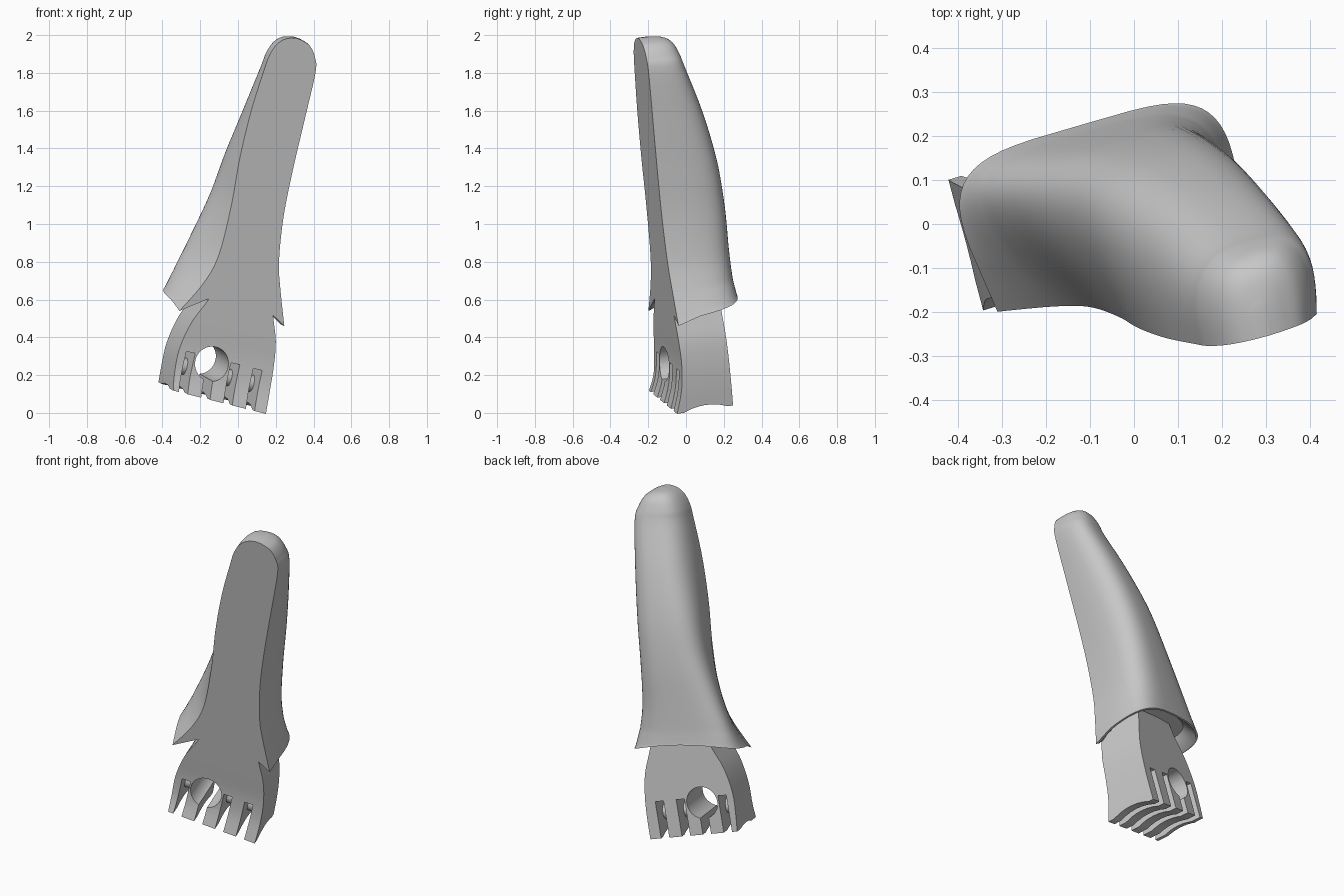
import bpy, bmesh, math
from mathutils import Vector, Matrix

cube = bpy.data.objects.get("Cube")
if cube:
    bpy.data.objects.remove(cube, do_unlink=True)

grey = bpy.data.materials.new("plain_grey")
grey.use_nodes = True
colour = (0.57, 0.57, 0.57, 1)
grey.diffuse_color = colour
grey.node_tree.nodes["Principled BSDF"].inputs["Base Color"].default_value = colour

# Tilted frame: the flat front lies in one plane, W points to the back
W = Vector((-0.266, 1, 0.151)).normalized()
V = Vector((0.245, -0.08, 0.97))
V = (V - W * V.dot(W)).normalized()
U = W.cross(V)
if U.x < 0:
    U = -U


def front(x, z, depth=0.0):
    """Point on the front plane at x, z, pushed back by depth."""
    return Vector((x, -0.035 + 0.266 * x - 0.151 * z, z)) + W * depth


def frame(p):
    m = Matrix((U, V, W)).transposed().to_4x4()
    m.translation = p
    return m


def finish(bm, name):
    bmesh.ops.recalc_face_normals(bm, faces=bm.faces)
    mesh = bpy.data.meshes.new(name)
    bm.to_mesh(mesh)
    bm.free()
    mesh.materials.append(grey)
    ob = bpy.data.objects.new(name, mesh)
    bpy.context.collection.objects.link(ob)
    return ob


def smooth(ob, angle):
    bpy.ops.object.select_all(action='DESELECT')
    ob.select_set(True)
    bpy.context.view_layer.objects.active = ob
    bpy.ops.object.shade_smooth_by_angle(angle=math.radians(angle))


def loft(rings, name):
    bm = bmesh.new()
    loops = [[bm.verts.new(p) for p in r] for r in rings]
    n = len(loops[0])
    for a, b in zip(loops, loops[1:]):
        for i in range(n):
            j = (i + 1) % n
            bm.faces.new((a[i], a[j], b[j], b[i]))
    bm.faces.new(loops[0])
    bm.faces.new(loops[-1])
    return finish(bm, name)


def catmull(keys, steps):
    out = []
    for i in range(len(keys) - 1):
        a, b, c, d = (keys[max(0, min(len(keys) - 1, i + k))] for k in (-1, 0, 1, 2))
        for s in range(steps):
            t = s / steps
            out.append([0.5 * (2 * q + (r - p) * t + (2 * p - 5 * q + 4 * r - w) * t * t
                               + (3 * q - p - 3 * r + w) * t ** 3)
                        for p, q, r, w in zip(a, b, c, d)])
    return out + [list(keys[-1])]


# Shell: left x, z, right x, z, depth, left bulge, right bulge, roundness
KEYS = [(-.31, .54, .245, .46, .375, .085, .05, .5),
        (-.18, .69, .225, .65, .37, .175, .075, .55),
        (-.1, .84, .217, .8, .37, .185, .09, .6),
        (-.035, 1.1, .24, 1.03, .37, .115, .1, .65),
        (.01, 1.35, .287, 1.27, .35, .06, .1, .7),
        (.07, 1.6, .35, 1.54, .295, .015, .085, .75),
        (.14, 1.82, .41, 1.8, .22, 0, .06, .75),
        (.165, 1.89, .408, 1.88, .2, 0, .045, .75),
        (.2, 1.945, .383, 1.94, .175, 0, .035, .75),
        (.24, 1.975, .343, 1.97, .135, 0, .025, .75),
        (.28, 1.985, .305, 1.985, .07, 0, .015, .75)]
ARC = 32
STEPS = 6


def shell_ring(key, rim):
    """One D-shaped section; rim runs from 1 at the bottom edge down to 0."""
    lx, lz, rx, rz, depth, bulge_l, bulge_r, e = key
    pts = []
    for i in range(ARC + 1):
        t = math.pi * i / ARC
        c = math.copysign(abs(math.cos(t)) ** e, math.cos(t))
        s = max(0, math.sin(t)) ** e
        f = (1 - c) / 2
        p = front(rx + (lx - rx) * f, rz + (lz - rz) * f, depth * s)
        p += U * s * (bulge_r * (1 - f) - bulge_l * f)
        pts.append(p + V * rim * (0.07 * s ** 0.5 + 0.16 * s * f * (1 - f)))
    # Notched front edge of the rim
    for f, lift in ((.29, .09), (.89, .05)):
        x, z = lx + (rx - lx) * f, lz + (rz - lz) * f
        pts.append(front(x, z + lift * rim))
    return pts


rings = [shell_ring(k, max(0, 1 - i / STEPS)) for i, k in enumerate(catmull(KEYS, STEPS))]
rim = rings[0]
centre = sum(rim, Vector()) / len(rim)
centre = front(centre.x, centre.z, 0.17)
lip = [p.lerp(centre, 0.05) for p in rim]
pocket = [p.lerp(centre, 0.28) + V * 0.06 for p in rim]
shell = loft([pocket, lip] + rings, "finger_shell")
smooth(shell, 40)

# Mounting block: left x, z, right x, z, front offset
ROWS = [(-.355, .125, .135, .002, -.05), (-.34, .21, .165, .12, -.015),
        (-.31, .34, .19, .25, 0), (-.245, .48, .2, .38, 0),
        (-.15, .61, .185, .52, 0), (-.08, .76, .17, .7, 0)]
block = loft([[front(lx, lz, o), front(rx, rz, o), front(rx, rz, .26), front(lx, lz, .26)]
              for lx, lz, rx, rz, o in catmull(ROWS, 4)], "mounting_block")


def cutter(name, matrix, box=None, radius=0):
    bm = bmesh.new()
    if box:
        bmesh.ops.create_cube(bm, size=1, matrix=matrix @ Matrix.Diagonal((*box, 1)))
    else:
        bmesh.ops.create_cone(bm, cap_ends=True, segments=48, radius1=radius,
                              radius2=radius, depth=1.2, matrix=matrix)
    ob = finish(bm, name)
    ob.hide_render = True
    return ob


across = Matrix.Rotation(math.pi / 2, 4, 'Y')
cutters = [cutter("hole_cutter", frame(front(-.14, .26, .13)), radius=.092),
           cutter("hollow_cutter", frame(front(-.11, .063, .11) - V * .28) @ across, radius=.3)]
SLOTS = [(-.25 + .118 * i, .32 - .03 * i) for i in range(4)]
for x, z in SLOTS:
    cutters.append(cutter("slot_cutter", frame(front(x, z, .13) - V * .2), box=(.05, .4, .8)))

bpy.context.view_layer.objects.active = block
for c in cutters:
    mod = block.modifiers.new("cut", 'BOOLEAN')
    mod.object = c
    mod.operation = 'DIFFERENCE'
    mod.solver = 'EXACT'
    bpy.ops.object.modifier_apply(modifier=mod.name)
for c in cutters:
    bpy.data.objects.remove(c, do_unlink=True)
smooth(block, 30)

# Pins crossing the open slots
for i, (x, z) in enumerate(SLOTS):
    if i != 1:
        bm = bmesh.new()
        bmesh.ops.create_cone(bm, cap_ends=True, segments=24, radius1=.045, radius2=.045, depth=.06,
                              matrix=frame(front(x, z, .13) - V * .09) @ across)
        smooth(finish(bm, "slot_pin"), 40)
